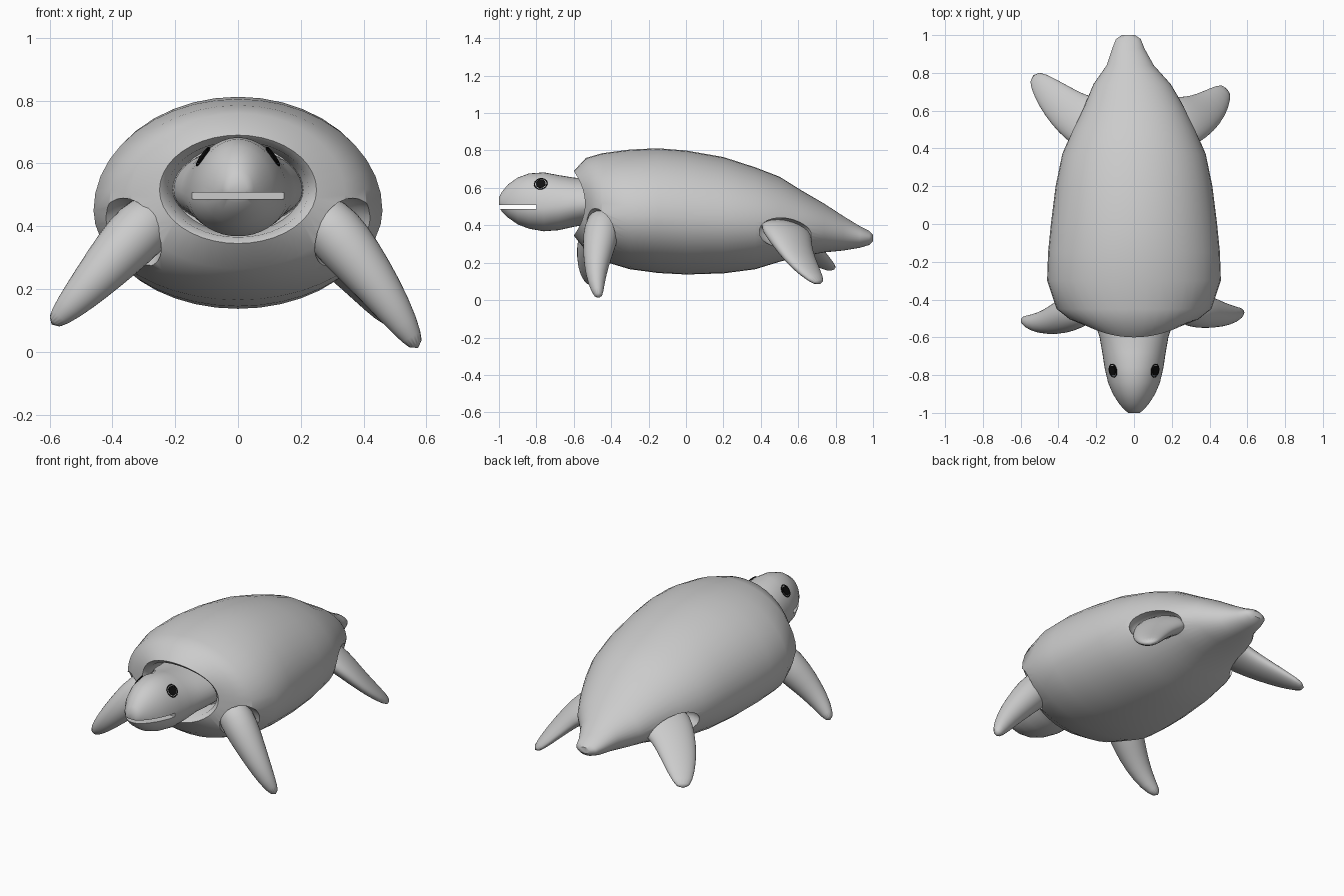
import bpy
import bmesh
from math import sin, cos, pi
from mathutils import Vector
from mathutils.bvhtree import BVHTree

default_cube = bpy.data.objects.get("Cube")
if default_cube:
    bpy.data.objects.remove(default_cube)


def make_material(name, colour):
    mat = bpy.data.materials.new(name)
    mat.use_nodes = True
    mat.diffuse_color = colour
    mat.node_tree.nodes["Principled BSDF"].inputs["Base Color"].default_value = colour
    return mat


GREY = make_material("plain grey", (0.6, 0.6, 0.6, 1))
BLACK = make_material("eye black", (0.005, 0.005, 0.005, 1))


def activate(obj):
    bpy.ops.object.select_all(action="DESELECT")
    obj.select_set(True)
    bpy.context.view_layer.objects.active = obj


def smooth(obj, angle=0.75):
    activate(obj)
    bpy.ops.object.shade_smooth_by_angle(angle=angle)


def loft(name, rings, mat=GREY):
    """Skin a list of closed rings and cap both ends."""
    bm = bmesh.new()
    loops = [[bm.verts.new(p) for p in ring] for ring in rings]
    count = len(loops[0])
    for a, b in zip(loops, loops[1:]):
        for i in range(count):
            j = (i + 1) % count
            bm.faces.new((a[i], a[j], b[j], b[i]))
    bm.faces.new(loops[0])
    bm.faces.new(loops[-1])
    bmesh.ops.recalc_face_normals(bm, faces=bm.faces)
    mesh = bpy.data.meshes.new(name)
    bm.to_mesh(mesh)
    bm.free()
    obj = bpy.data.objects.new(name, mesh)
    bpy.context.collection.objects.link(obj)
    mesh.materials.append(mat)
    return obj


def cross_section(y, width, top, bottom, middle, shift=0, bend=0, count=40):
    """Oval ring whose upper and lower halves have their own height."""
    ring = []
    for i in range(count):
        a = 2 * pi * i / count
        height = top - middle if sin(a) > 0 else middle - bottom
        ring.append((shift + width * cos(a), y + bend * cos(a) ** 2,
                     middle + height * sin(a)))
    return ring


def carve(obj, cutters):
    """Subtract cutters, then remove them."""
    for cutter in cutters:
        mod = obj.modifiers.new("carve", "BOOLEAN")
        mod.operation = "DIFFERENCE"
        mod.solver = "EXACT"
        mod.object = cutter
        cutter.hide_render = True
        activate(obj)
        bpy.ops.object.modifier_apply(modifier=mod.name)
        bpy.data.objects.remove(cutter)


def socket_cutter(centre, radii, tilt=0):
    bpy.ops.mesh.primitive_uv_sphere_add(segments=24, ring_count=14, radius=1,
                                         location=centre, rotation=(tilt, 0, 0))
    obj = bpy.context.object
    obj.name = "socket_cutter"
    obj.scale = radii
    obj.data.materials.append(GREY)
    return obj


# Shell: neck pocket, rim, back and tail (y, width, top, bottom, middle, shift, bend)
shell_sections = [
    (-0.42, 0.2, 0.66, 0.38, 0.515),
    (-0.58, 0.225, 0.67, 0.365, 0.515, 0, 0.06),
    (-0.6, 0.25, 0.69, 0.345, 0.515, 0, 0.06),
    (-0.535, 0.34, 0.76, 0.265, 0.5, 0, 0.03),
    (-0.45, 0.41, 0.785, 0.21, 0.47),
    (-0.3, 0.46, 0.805, 0.165, 0.45),
    (-0.15, 0.455, 0.812, 0.145, 0.45),
    (0, 0.44, 0.8, 0.137, 0.44),
    (0.2, 0.415, 0.765, 0.143, 0.43),
    (0.37, 0.38, 0.71, 0.165, 0.42),
    (0.5, 0.325, 0.66, 0.205, 0.41),
    (0.62, 0.265, 0.585, 0.235, 0.4),
    (0.74, 0.205, 0.515, 0.255, 0.38, -0.01),
    (0.84, 0.125, 0.45, 0.265, 0.36, -0.02),
    (0.93, 0.085, 0.395, 0.28, 0.34, -0.03),
    (0.98, 0.065, 0.37, 0.295, 0.335, -0.03),
    (1.0, 0.035, 0.35, 0.315, 0.335, -0.03),
]
shell = loft("shell", [cross_section(*s) for s in shell_sections])
cutters = []
for side in (1, -1):
    cutters.append(socket_cutter((side * 0.37, -0.49, 0.35), (0.13, 0.115, 0.14)))
    cutters.append(socket_cutter((side * 0.31, 0.55, 0.35), (0.12, 0.18, 0.085), -0.2))
carve(shell, cutters)
smooth(shell)

# Head and neck
head_sections = [
    (-1.0, 0.03, 0.55, 0.5, 0.52),
    (-0.985, 0.05, 0.578, 0.473, 0.52),
    (-0.95, 0.08, 0.62, 0.44, 0.51),
    (-0.9, 0.112, 0.655, 0.405, 0.505),
    (-0.84, 0.138, 0.677, 0.382, 0.5),
    (-0.76, 0.156, 0.683, 0.368, 0.495),
    (-0.68, 0.168, 0.668, 0.374, 0.5),
    (-0.6, 0.182, 0.655, 0.392, 0.51),
    (-0.53, 0.205, 0.65, 0.405, 0.515),
    (-0.4, 0.21, 0.65, 0.4, 0.515),
]
head = loft("head", [cross_section(*s) for s in head_sections])
bm = bmesh.new()
bm.from_mesh(head.data)
head_surface = BVHTree.FromBMesh(bm)
bm.free()

# Mouth slit
bpy.ops.mesh.primitive_cube_add(size=1, location=(0, -0.93, 0.497))
mouth = bpy.context.object
mouth.name = "mouth_cutter"
mouth.scale = (0.5, 0.26, 0.021)
mouth.data.materials.append(GREY)
carve(head, [mouth])
smooth(head)

# Eyes: thin dark pupil with a fine ring around it
for label, side in (("left", 1), ("right", -1)):
    spot, normal, _, _ = head_surface.find_nearest(Vector((side * 0.13, -0.78, 0.635)))
    turn = normal.to_track_quat("Z", "Y").to_euler()
    bpy.ops.mesh.primitive_cylinder_add(vertices=24, radius=0.026, depth=0.009,
                                        location=spot, rotation=turn)
    pupil = bpy.context.object
    pupil.name = label + "_pupil"
    bpy.ops.mesh.primitive_torus_add(major_radius=0.034, minor_radius=0.003,
                                     major_segments=28, minor_segments=6,
                                     location=spot, rotation=turn)
    ring = bpy.context.object
    ring.name = label + "_eye_ring"
    for part in (pupil, ring):
        part.data.materials.append(BLACK)
        smooth(part)


def flipper(name, path, broad, widths, depths, count=16):
    """Tapered oval limb along a path; broad is the direction of its width."""
    points = [Vector(p) for p in path]
    rings = []
    for i, p in enumerate(points):
        along = (points[min(i + 1, len(points) - 1)] - points[max(i - 1, 0)]).normalized()
        u = Vector(broad)
        u = (u - along * u.dot(along)).normalized()
        v = along.cross(u)
        rings.append([p + u * widths[i] * cos(2 * pi * k / count)
                      + v * depths[i] * sin(2 * pi * k / count) for k in range(count)])
    obj = loft(name, rings)
    obj.modifiers.new("rounding", "SUBSURF").levels = 1
    obj.modifiers["rounding"].render_levels = 1
    smooth(obj, pi)
    return obj


# Front flippers
front_widths = (0.08, 0.1, 0.09, 0.068, 0.045, 0.02)
front_depths = (0.08, 0.1, 0.088, 0.07, 0.048, 0.022)
flipper("left_front_flipper",
        [(0.23, -0.43, 0.46), (0.31, -0.45, 0.38), (0.38, -0.465, 0.295),
         (0.46, -0.48, 0.19), (0.53, -0.48, 0.085), (0.575, -0.465, 0.01)],
        (0, 1, 0), front_widths, front_depths)
flipper("right_front_flipper",
        [(-0.23, -0.43, 0.46), (-0.31, -0.46, 0.39), (-0.385, -0.495, 0.31),
         (-0.46, -0.52, 0.225), (-0.54, -0.525, 0.14), (-0.595, -0.505, 0.085)],
        (0, 1, 0), front_widths, front_depths)

# Rear flippers
rear_widths = (0.14, 0.15, 0.125, 0.105, 0.075, 0.035)
rear_depths = (0.05, 0.065, 0.058, 0.045, 0.032, 0.016)
flipper("left_rear_flipper",
        [(0.18, 0.52, 0.4), (0.25, 0.54, 0.36), (0.325, 0.565, 0.3),
         (0.39, 0.605, 0.225), (0.45, 0.665, 0.145), (0.49, 0.72, 0.085)],
        (0.6, -0.75, 0), rear_widths, rear_depths)
flipper("right_rear_flipper",
        [(-0.18, 0.52, 0.4), (-0.25, 0.54, 0.37), (-0.325, 0.58, 0.325),
         (-0.4, 0.645, 0.27), (-0.475, 0.72, 0.21), (-0.535, 0.79, 0.16)],
        (-0.6, -0.75, 0), rear_widths, rear_depths)
